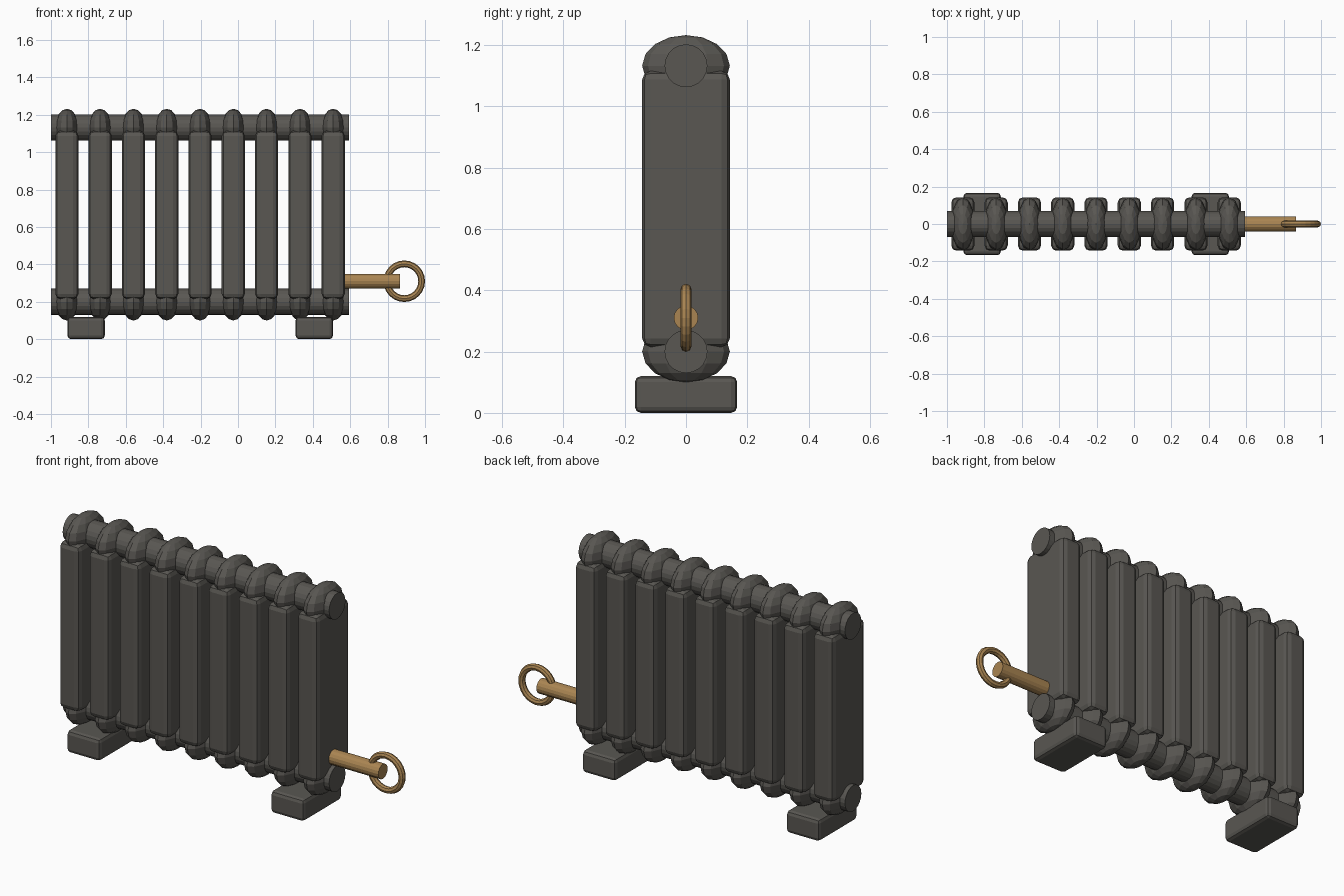
import bpy
from math import pi

if "Cube" in bpy.data.objects:
    bpy.data.objects.remove(bpy.data.objects["Cube"])


def material(name, color):
    m = bpy.data.materials.new(name)
    m.diffuse_color = color
    m.use_nodes = True
    m.node_tree.nodes["Principled BSDF"].inputs["Base Color"].default_value = m.diffuse_color
    return m


IRON = material("cast_iron", (0.10, 0.095, 0.085, 1))
BRASS = material("brass", (0.40, 0.235, 0.085, 1))


def finish(name, mat):
    ob = bpy.context.object
    ob.name = name
    ob.data.materials.append(mat)
    return ob


def box(name, loc, size, bevel):
    bpy.ops.mesh.primitive_cube_add(size=1, location=loc)
    ob = finish(name, IRON)
    ob.scale = size
    bpy.ops.object.transform_apply(location=False, rotation=False, scale=True)
    mod = ob.modifiers.new("bevel", "BEVEL")
    mod.width = bevel
    mod.segments = 2


def rod(name, x0, x1, z, radius, mat, sides):
    bpy.ops.mesh.primitive_cylinder_add(vertices=sides, radius=radius, depth=x1 - x0,
                                        location=((x0 + x1) / 2, 0, z), rotation=(0, pi / 2, 0))
    finish(name, mat)


def cap(name, x, z):
    bpy.ops.mesh.primitive_uv_sphere_add(segments=12, ring_count=8, location=(x, 0, z))
    finish(name, IRON).scale = (0.063, 0.143, 0.1)


MID_X, PITCH = -0.203, 0.178
TOP_Z, LOW_Z = 1.132, 0.2

# Nine radiator sections, each a column with rounded ends
for i in range(9):
    x = MID_X + (i - 4) * PITCH
    box(f"column_{i + 1}", (x, 0, 0.665), (0.124, 0.286, 0.9), 0.028)
    cap(f"column_top_{i + 1}", x, TOP_Z)
    cap(f"column_bottom_{i + 1}", x, LOW_Z)

# Header pipes running through the sections
rod("top_pipe", -1.0, 0.594, TOP_Z, 0.07, IRON, 20)
rod("bottom_pipe", -1.0, 0.594, LOW_Z, 0.07, IRON, 20)

# Feet
for side, x in (("left", -0.812), ("right", 0.408)):
    box(f"{side}_foot", (x, 0, 0.06), (0.2, 0.334, 0.12), 0.02)

# Valve stem and ring handle
rod("valve_stem", 0.55, 0.867, 0.31, 0.04, BRASS, 16)
bpy.ops.mesh.primitive_torus_add(major_segments=24, minor_segments=8, major_radius=0.093,
                                 minor_radius=0.018, location=(0.889, 0, 0.31),
                                 rotation=(pi / 2, 0, 0))
finish("valve_ring", BRASS)
